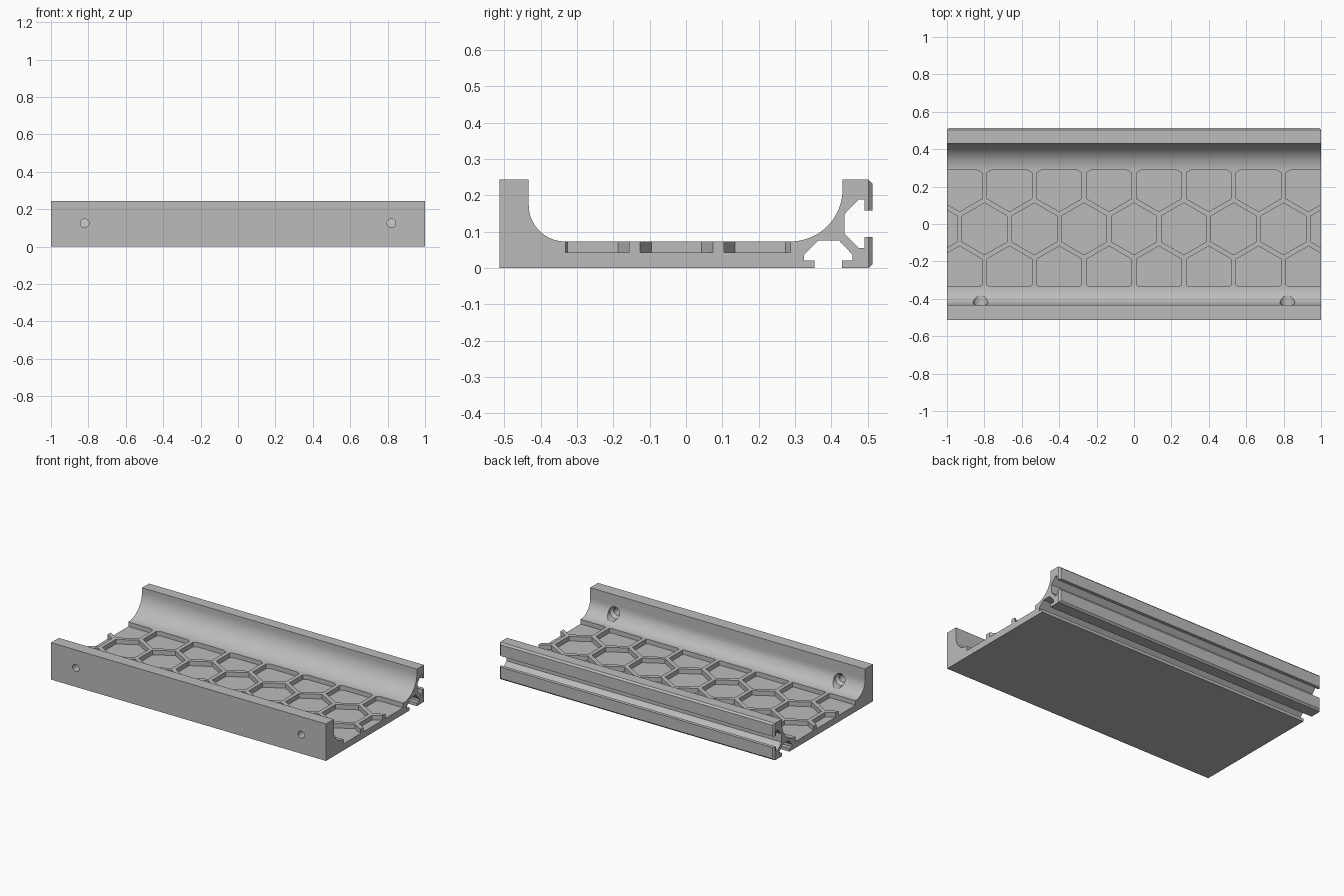
import bpy, bmesh, math
from mathutils import Matrix, Vector

cube = bpy.data.objects.get("Cube")
if cube:
    bpy.data.objects.remove(cube, do_unlink=True)

grey = bpy.data.materials.new("light_grey")
grey.use_nodes = True
colour = (0.5, 0.5, 0.5, 1)
grey.diffuse_color = colour
grey.node_tree.nodes["Principled BSDF"].inputs["Base Color"].default_value = colour

HEIGHT, FLOOR, BACK = 0.243, 0.073, 0.514


def prism(bm, points, vector):
    """Extrude a closed outline along a vector."""
    face = bm.faces.new([bm.verts.new(p) for p in points])
    result = bmesh.ops.extrude_face_region(bm, geom=[face])
    moved = [v for v in result["geom"] if isinstance(v, bmesh.types.BMVert)]
    bmesh.ops.translate(bm, verts=moved, vec=vector)


def make_object(name, bm):
    bmesh.ops.recalc_face_normals(bm, faces=bm.faces)
    mesh = bpy.data.meshes.new(name)
    bm.to_mesh(mesh)
    bm.free()
    mesh.materials.append(grey)
    obj = bpy.data.objects.new(name, mesh)
    bpy.context.collection.objects.link(obj)
    return obj


def arc(cy, cz, r, start, end, steps=20):
    angles = [math.radians(start + (end - start) * i / steps) for i in range(steps + 1)]
    return [(cy + r * math.cos(a), cz + r * math.sin(a)) for a in angles]


# Tray cross-section with two T-slots at the back edge
bottom_slot = [(0.354, 0), (0.354, 0.02), (0.325, 0.02), (0.325, 0.037), (0.365, 0.076),
               (0.421, 0.076), (0.458, 0.037), (0.458, 0.02), (0.429, 0.02), (0.429, 0)]
half_slot = [(BACK, 0.085), (0.491, 0.085), (0.491, 0.055), (0.475, 0.055), (0.437, 0.094)]
back_slot = half_slot + [(y, HEIGHT - z) for y, z in reversed(half_slot)]
profile = ([(-BACK, 0)] + bottom_slot + [(BACK, 0)] + back_slot
           + [(BACK, HEIGHT), (0.431, HEIGHT)]
           + arc(0.288, 0.216, 0.143, 0, -90)
           + arc(-0.333, 0.173, 0.1, 270, 180)
           + [(-0.433, HEIGHT), (-BACK, HEIGHT)])
bm = bmesh.new()
prism(bm, [(-1, y, z) for y, z in profile], (2, 0, 0))

# Chamfer the outer edges of the back rails
rail_edges = []
for e in bm.edges:
    a, b = (v.co for v in e.verts)
    if min(a.y, b.y) > BACK - 0.001:
        if abs(a.z - b.z) > 0.01 or a.z < 0.01 or a.z > HEIGHT - 0.01:
            rail_edges.append(e)
bmesh.ops.bevel(bm, geom=rail_edges, offset=0.011, segments=1, affect='EDGES')
tray = make_object("slotted_tray", bm)

# Honeycomb pockets, trimmed to the flat floor
bm = bmesh.new()
PITCH, W, MID, LOW, HIGH = 0.2665, 0.12, -0.026, -0.332, 0.288
R = W * 2 / math.sqrt(3)


def tip(cx, cy, sign, limit):
    """Pointed or trimmed end of a hexagon, ordered around it."""
    over = sign * (cy + sign * R - limit)
    if over <= 0:
        return [(cx, cy + sign * R)]
    dx = over * math.sqrt(3)
    return [(cx + sign * dx, limit), (cx - sign * dx, limit)]


for row in (-1, 0, 1):
    cy = MID + row * PITCH * math.sqrt(3) / 2
    for k in range(-5, 6):
        cx = (k + 0.5 * abs(row)) * PITCH
        if abs(cx) - W > 1:
            continue
        outline = ([(cx + W, cy - R / 2), (cx + W, cy + R / 2)] + tip(cx, cy, 1, HIGH)
                   + [(cx - W, cy + R / 2), (cx - W, cy - R / 2)] + tip(cx, cy, -1, LOW))
        prism(bm, [(x, y, 0.043) for x, y in outline], (0, 0, 0.06))
pockets = make_object("pocket_cutter", bm)

# Countersunk screw holes through the front wall
bm = bmesh.new()
stations = [(-0.6, 0.023), (-0.453, 0.023), (-0.436, 0.04), (-0.3, 0.04)]
for x in (-0.82, 0.82):
    rings = []
    for y, r in stations:
        rings.append([bm.verts.new((x + r * math.cos(t), y, 0.125 + r * math.sin(t)))
                      for t in (i * math.tau / 32 for i in range(32))])
    for a, b in zip(rings, rings[1:]):
        for i in range(32):
            j = (i + 1) % 32
            bm.faces.new((a[i], a[j], b[j], b[i]))
    bm.faces.new(rings[0])
    bm.faces.new(rings[-1])
holes = make_object("screw_hole_cutter", bm)

# Cut, then discard the cutters
bpy.context.view_layer.objects.active = tray
tray.select_set(True)
for cutter in (pockets, holes):
    cutter.hide_render = True
    mod = tray.modifiers.new("cut", 'BOOLEAN')
    mod.operation = 'DIFFERENCE'
    mod.solver = 'EXACT'
    mod.object = cutter
    bpy.ops.object.modifier_apply(modifier=mod.name)
    bpy.data.objects.remove(cutter, do_unlink=True)
bpy.ops.object.shade_smooth_by_angle(angle=math.radians(25))
